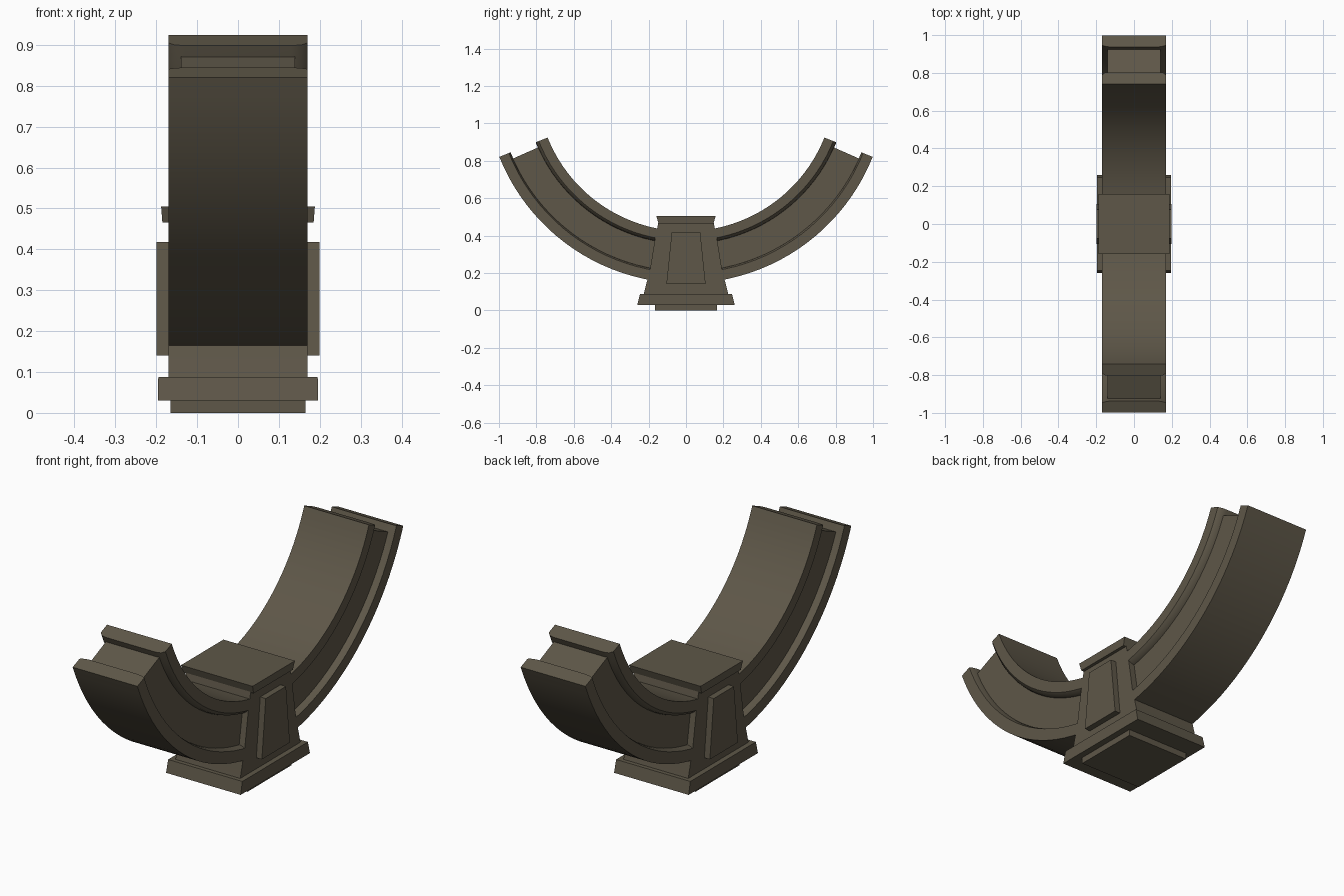
import bpy, bmesh, math

if "Cube" in bpy.data.objects:
    bpy.data.objects.remove(bpy.data.objects["Cube"])

bronze = bpy.data.materials.new("dark olive bronze")
bronze.diffuse_color = (0.112, 0.095, 0.065, 1)
bronze.use_nodes = True
bronze.node_tree.nodes["Principled BSDF"].inputs["Base Color"].default_value = bronze.diffuse_color

CENTRE_Z = 1.22   # centre of the arc, in the YZ plane


def finish(name, bm):
    bmesh.ops.recalc_face_normals(bm, faces=bm.faces)
    mesh = bpy.data.meshes.new(name)
    bm.to_mesh(mesh)
    bm.free()
    mesh.materials.append(bronze)
    ob = bpy.data.objects.new(name, mesh)
    bpy.context.collection.objects.link(ob)
    bpy.ops.object.select_all(action='DESELECT')
    ob.select_set(True)
    bpy.context.view_layer.objects.active = ob
    bpy.ops.object.shade_smooth_by_angle(angle=math.radians(35))
    return ob


def loft(name, rings):
    """Closed solid skinned through equal-length rings of points."""
    bm = bmesh.new()
    rows = [[bm.verts.new(p) for p in ring] for ring in rings]
    n = len(rows[0])
    for a, b in zip(rows, rows[1:]):
        for i in range(n):
            j = (i + 1) % n
            bm.faces.new((a[i], a[j], b[j], b[i]))
    bm.faces.new(rows[0])
    bm.faces.new(rows[-1])
    return finish(name, bm)


def block(name, levels, x0=None):
    """Tapered block; levels are (z, half width x, half depth y)."""
    return loft(name, [[(-x, -y, z), (x, -y, z), (x, y, z), (-x, y, z)]
                       for z, x, y in levels])


def arc_sweep(name, section, end_deg, side, start_deg=6, steps=20):
    """Sweep a (radius, x) section upward along the arc."""
    rings = []
    for i in range(steps + 1):
        a = math.radians(start_deg + (end_deg - start_deg) * i / steps)
        rings.append([(x, side * r * math.sin(a), CENTRE_Z - r * math.cos(a))
                      for r, x in section])
    return loft(name, rings)


def symmetric(half):
    return half + [(r, -x) for r, x in reversed(half)]


# Two curved I-beam arms: inner flange, outer flange and recessed web
inner = symmetric([(0.797, 0.17), (0.848, 0.17), (0.862, 0.155), (0.866, 0.13)])
outer = symmetric([(1.01, 0.13), (1.014, 0.155), (1.02, 0.17), (1.075, 0.17)])
web = symmetric([(0.83, 0.14), (1.04, 0.14)])
for side, label in ((-1, "front"), (1, "back")):
    arc_sweep(label + "_inner_flange", inner, 68.2, side)
    arc_sweep(label + "_outer_flange", outer, 68.2, side)
    arc_sweep(label + "_web", web, 66.2, side)

# Central tapered hub with cap, plinth and foot
block("hub", [(0.08, 0.17, 0.228), (0.22, 0.17, 0.192),
              (0.37, 0.17, 0.168), (0.47, 0.17, 0.148)])
block("cap", [(0.466, 0.185, 0.147), (0.505, 0.188, 0.159)])
block("plinth", [(0.03, 0.196, 0.26), (0.088, 0.195, 0.246)])
block("foot", [(0.0, 0.165, 0.165), (0.035, 0.165, 0.165)])

# Raised keystone panels on both sides of the hub
block("side_panels", [(0.14, 0.199, 0.105), (0.418, 0.199, 0.076)])
